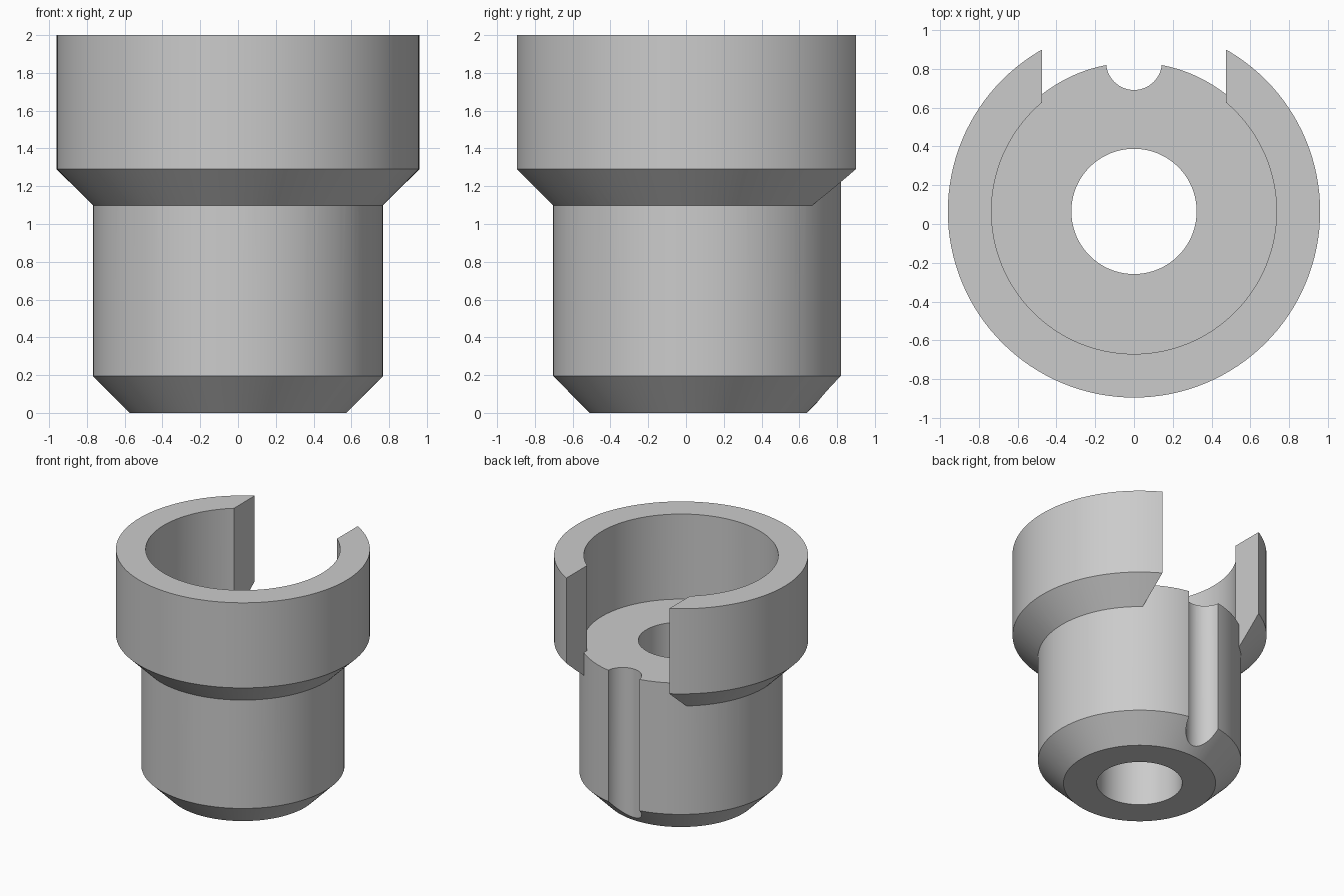
import bpy, bmesh, math
from mathutils import Matrix, Vector

AXIS_Y = 0.065      # the turned axis sits slightly behind the centre
SEGMENTS = 128

cube = bpy.data.objects.get("Cube")
if cube:
    bpy.data.objects.remove(cube, do_unlink=True)

grey = bpy.data.materials.new("plain_grey")
grey.use_nodes = True
grey.diffuse_color = (0.6, 0.6, 0.6, 1)
grey.node_tree.nodes["Principled BSDF"].inputs["Base Color"].default_value = (0.6, 0.6, 0.6, 1)


def add_object(name, bm):
    bmesh.ops.recalc_face_normals(bm, faces=bm.faces)
    mesh = bpy.data.meshes.new(name)
    bm.to_mesh(mesh)
    bm.free()
    mesh.materials.append(grey)
    obj = bpy.data.objects.new(name, mesh)
    bpy.context.collection.objects.link(obj)
    return obj


def lathe(name, profile):
    """Revolve a closed (radius, height) profile around the axis."""
    bm = bmesh.new()
    rings = []
    for i in range(SEGMENTS):
        a = math.tau * i / SEGMENTS
        rings.append([bm.verts.new((r * math.sin(a), AXIS_Y + r * math.cos(a), z))
                      for r, z in profile])
    n = len(profile)
    for i, ring in enumerate(rings):
        following = rings[(i + 1) % SEGMENTS]
        for j in range(n):
            k = (j + 1) % n
            bm.faces.new((ring[j], ring[k], following[k], following[j]))
    return add_object(name, bm)


def combine(target, other, operation):
    """Apply a boolean and remove the helper."""
    other.hide_render = True
    mod = target.modifiers.new(operation.lower(), "BOOLEAN")
    mod.operation = operation
    mod.solver = "EXACT"
    mod.object = other
    bpy.context.view_layer.objects.active = target
    bpy.ops.object.modifier_apply(modifier=mod.name)
    bpy.data.objects.remove(other, do_unlink=True)


# Lower sleeve with bore and bottom chamfer
sleeve = lathe("stepped_sleeve", [(0.323, 0), (0.575, 0), (0.768, 0.195),
                                  (0.768, 1.29), (0.323, 1.29)])

# Upper collar; its underside chamfer runs on into the sleeve
collar = lathe("collar", [(0.735, 1.066), (0.96, 1.29), (0.96, 2), (0.735, 2)])

# Open slot through the back of the collar
bm = bmesh.new()
bmesh.ops.create_cube(bm, size=1, matrix=Matrix.Translation(Vector((0, 0.75, 1.5)))
                      @ Matrix.Diagonal((0.95, 1.2, 2, 1)))
combine(collar, add_object("slot_cutter", bm), "DIFFERENCE")
combine(sleeve, collar, "UNION")

# Round key groove down the back of the sleeve
bm = bmesh.new()
bmesh.ops.create_cone(bm, cap_ends=True, segments=64, radius1=0.144, radius2=0.144,
                      depth=3, matrix=Matrix.Translation((0, 0.835, 0.7)))
combine(sleeve, add_object("groove_cutter", bm), "DIFFERENCE")

# Smooth turned walls, crisp edges
bpy.ops.object.select_all(action="DESELECT")
sleeve.select_set(True)
bpy.context.view_layer.objects.active = sleeve
bpy.ops.object.shade_smooth_by_angle(angle=math.radians(30))
